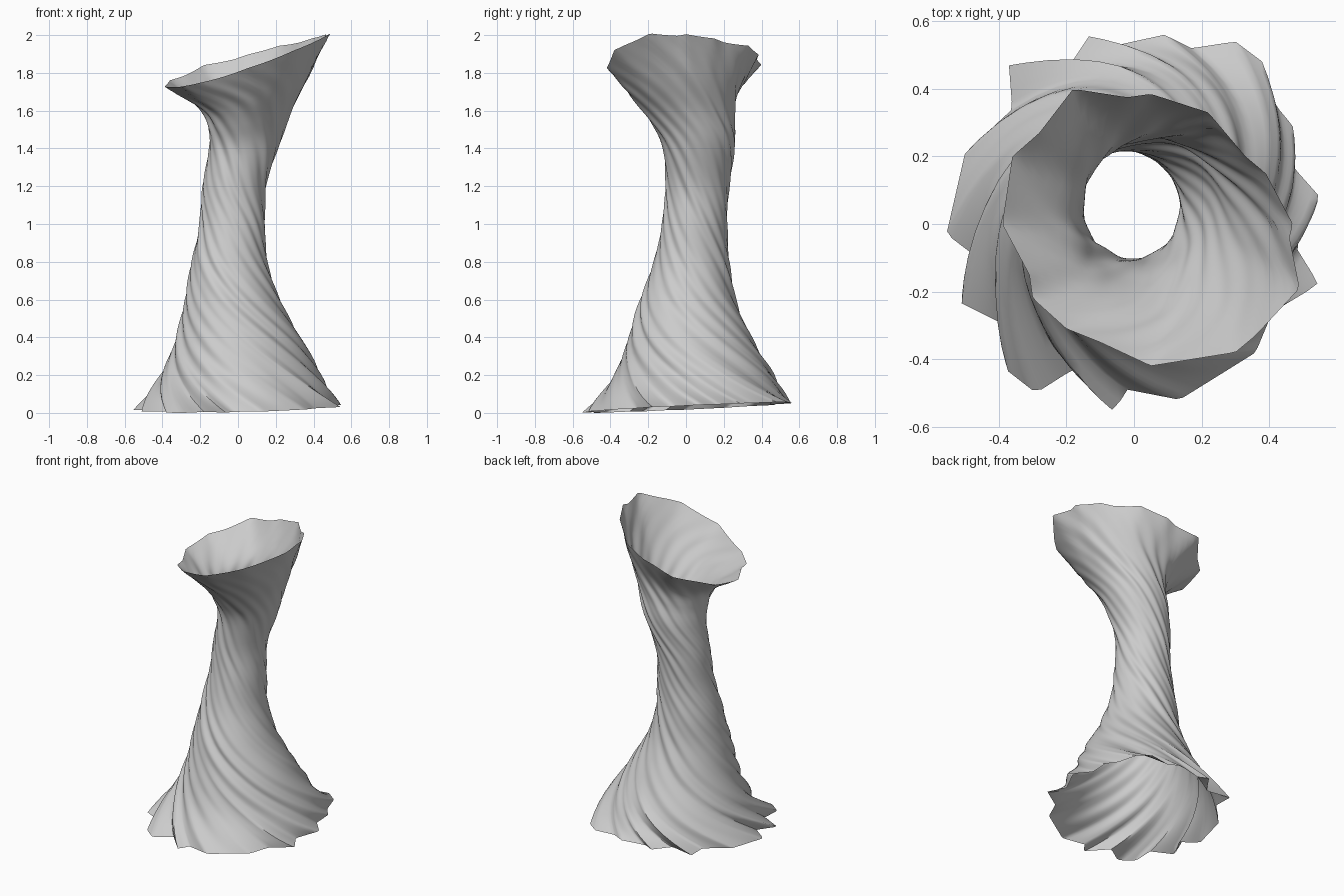
import bpy
import bmesh
import math
import random
from mathutils import Vector

cube = bpy.data.objects.get("Cube")
if cube:
    bpy.data.objects.remove(cube, do_unlink=True)

random.seed(4)
COLUMNS, STEPS = 160, 5
TAU = math.tau

# Ragged hem outline, seen from above
HEM = [(-.555, -.03), (-.5, .21), (-.36, .34), (-.37, .47), (-.21, .44), (-.13, .56),
       (-.07, .525), (.09, .56), (.17, .52), (.3, .54), (.38, .48), (.42, .35),
       (.47, .29), (.47, .17), (.55, .08), (.48, -.07), (.545, -.175), (.41, -.26),
       (.36, -.38), (.28, -.43), (.135, -.52), (-.02, -.49), (-.06, -.555),
       (-.18, -.43), (-.29, -.5), (-.38, -.43), (-.38, -.3), (-.52, -.23), (-.45, -.11)]
# Flared rim outline, seen from above
RIM = [(-.39, 0), (-.36, .2), (-.28, .27), (-.18, .4), (-.02, .375), (.05, .385),
       (.22, .33), (.33, .2), (.39, .15), (.47, 0), (.46, -.04), (.49, -.19), (.36, -.33),
       (.3, -.38), (.05, -.42), (-.1, -.35), (-.2, -.31), (-.3, -.22), (-.31, -.15)]
# Height, centre x, centre y, radius, rim tilt
RINGS = [(.03, 0, 0, .51, 0), (.2, .01, .035, .415, 0), (.4, 0, .02, .325, 0),
         (.6, -.03, .01, .25, 0), (.8, -.045, .03, .2, 0), (1, -.03, .045, .172, 0),
         (1.2, -.02, .06, .167, .1), (1.4, .035, .07, .19, .4),
         (1.53, .065, .035, .22, .65), (1.65, .085, 0, .285, .85), (1.8, .04, -.01, .415, 1)]


def outline_radius(outline, centre, angle):
    """Distance from the centre to the closed outline along one direction."""
    ray = Vector((math.cos(angle), math.sin(angle)))
    best = 0
    for i, p in enumerate(outline):
        a = Vector(outline[i - 1]) - centre
        edge = Vector(p) - centre - a
        det = ray.cross(edge)
        if abs(det) > 1e-9:
            along, dist = a.cross(ray) / det, a.cross(edge) / det
            if -1e-6 <= along <= 1 + 1e-6:
                best = max(best, dist)
    return best


def spline(keys, i, t):
    """Smooth interpolation between neighbouring ring settings."""
    last = len(keys) - 1
    quad = zip(keys[max(i - 1, 0)], keys[i], keys[i + 1], keys[min(i + 2, last)])
    return [b + t * ((c - a) + t * ((2 * a - 5 * b + 4 * c - d)
            + t * (3 * (b - c) + d - a))) / 2 for a, b, c, d in quad]


# Irregular pleats that run up the column
waves = [(n, random.uniform(0, TAU), random.uniform(.008, .015)) for n in (7, 11, 13, 17)]


def pleat(angle, z):
    return sum(amp * math.sin(n * angle + phase + z * (n % 5 - 2))
               for n, phase, amp in waves)


levels = [spline(RINGS, i, s / STEPS) for i in range(len(RINGS) - 1) for s in range(STEPS)]
levels.append(RINGS[-1])

# Twisted open tube
bm = bmesh.new()
rows = []
for z, cx, cy, radius, tilt in levels:
    twist = 3.2 * (z - RINGS[0][0])
    hem_weight = math.exp(-(z - RINGS[0][0]) / .16)
    rim_weight = max(0, (z - 1.45) / .35) ** 2
    row = []
    for c in range(COLUMNS):
        start = TAU * c / COLUMNS
        angle = start - twist
        hem = outline_radius(HEM, Vector((0, 0)), start) / .51
        rim = outline_radius(RIM, Vector((.04, -.01)), angle) / .415
        scale = 1 + (hem - 1) * hem_weight + (rim - 1) * rim_weight
        scale += pleat(start, z) * (1 - hem_weight) * (1 - min(rim_weight, 1))
        x = cx + radius * scale * math.cos(angle)
        y = cy + radius * scale * math.sin(angle)
        lift = tilt * (.3 * (x + x * x + y * y) + .1 * y)
        lift += hem_weight * (.02 * x + .045 * y)
        row.append(bm.verts.new((x, y, z + lift)))
    rows.append(row)
for low, high in zip(rows, rows[1:]):
    for c in range(COLUMNS):
        n = (c + 1) % COLUMNS
        bm.faces.new((low[c], low[n], high[n], high[c]))

# Rest the hem on the ground
ground = min(v.co.z for v in bm.verts)
for v in bm.verts:
    v.co.z -= ground
mesh = bpy.data.meshes.new("twisted_column")
bm.to_mesh(mesh)
bm.free()
column = bpy.data.objects.new("twisted_column", mesh)
bpy.context.collection.objects.link(column)

# Plain grey
grey = bpy.data.materials.new("light_grey")
grey.use_nodes = True
colour = (.6, .6, .6, 1)
grey.diffuse_color = colour
grey.node_tree.nodes["Principled BSDF"].inputs["Base Color"].default_value = colour
mesh.materials.append(grey)

bpy.ops.object.select_all(action="DESELECT")
column.select_set(True)
bpy.context.view_layer.objects.active = column
bpy.ops.object.shade_smooth_by_angle(angle=math.radians(60))
